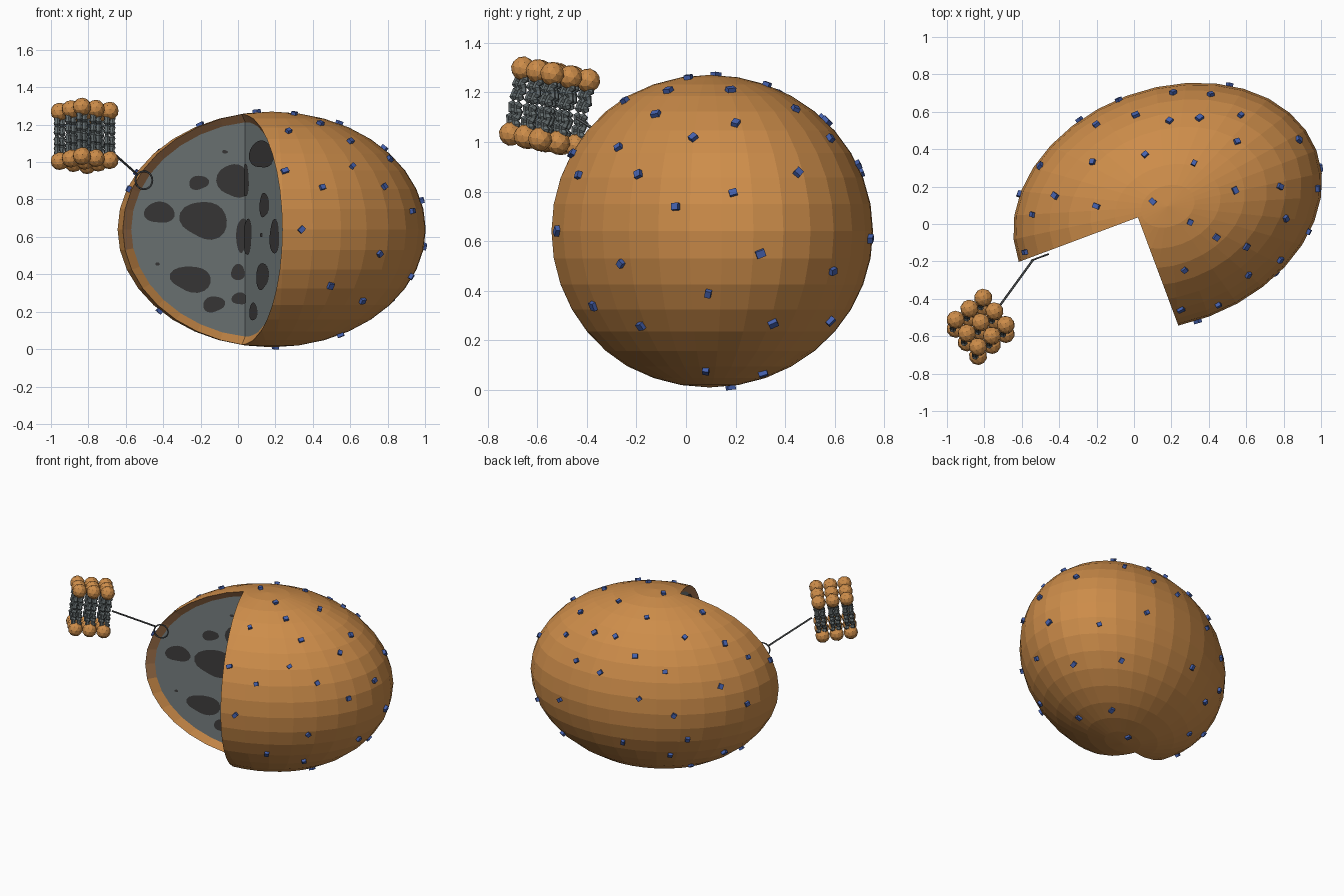
import bpy, bmesh, math, random
from mathutils import Matrix, Vector

if "Cube" in bpy.data.objects:
    bpy.data.objects.remove(bpy.data.objects["Cube"])

random.seed(4)
A, B = 0.85, 0.63            # ellipsoid half axes
APEX, DEPTH = -0.17, 0.03    # wedge corner on the long axis, recess of the cut faces
CENTRE = Vector((0.18, 0.095, 0.64))
BODY = Matrix.Translation(CENTRE) @ Matrix.Rotation(math.radians(20.5), 4, 'Z')


def mat(name, col):
    m = bpy.data.materials.new(name)
    m.diffuse_color = (*col, 1)
    m.use_nodes = True
    m.node_tree.nodes["Principled BSDF"].inputs["Base Color"].default_value = m.diffuse_color
    return m


ORANGE = mat("membrane orange", (0.61, 0.265, 0.068))
BROWN = mat("rim brown", (0.42, 0.2, 0.085))
GREY = mat("interior grey", (0.172, 0.2, 0.203))
DARK = mat("pore dark grey", (0.045, 0.044, 0.044))
BLUE = mat("protein blue", (0.06, 0.12, 0.42))
TAIL = mat("tail grey", (0.13, 0.155, 0.16))
LINE = mat("pointer grey", (0.11, 0.12, 0.125))


def finish(bm, name, mats, matrix=Matrix()):
    me = bpy.data.meshes.new(name)
    bm.to_mesh(me)
    bm.free()
    for m in mats:
        me.materials.append(m)
    ob = bpy.data.objects.new(name, me)
    ob.matrix_world = matrix
    bpy.context.collection.objects.link(ob)
    return ob


def tube(bm, pts, r, sides=6, closed=False):
    """Sweep a polygon along a list of points."""
    pts = [Vector(p) for p in pts]
    n, rings = len(pts), []
    for i, p in enumerate(pts):
        if closed:
            t = pts[(i + 1) % n] - pts[i - 1]
        else:
            t = pts[min(i + 1, n - 1)] - pts[max(i - 1, 0)]
        t.normalize()
        ref = Vector((0, 1, 0)) if abs(t.y) < 0.9 else Vector((1, 0, 0))
        a = t.cross(ref).normalized()
        b = t.cross(a)
        rr = r[i] if isinstance(r, list) else r
        rings.append([bm.verts.new(p + rr * (a * math.cos(k * math.tau / sides) + b * math.sin(k * math.tau / sides)))
                      for k in range(sides)])
    for i in range(n if closed else n - 1):
        q, w = rings[i], rings[(i + 1) % n]
        for k in range(sides):
            j = (k + 1) % sides
            bm.faces.new((q[k], q[j], w[j], w[k]))
    if not closed:
        bm.faces.new(rings[0])
        bm.faces.new(rings[-1])
    bmesh.ops.recalc_face_normals(bm, faces=bm.faces)


# Cell body: ellipsoid with a quarter wedge removed, bevelled rim, grey cut faces
bm = bmesh.new()
bmesh.ops.create_uvsphere(bm, u_segments=32, v_segments=18, radius=1, matrix=Matrix.Diagonal((A, B, B, 1)))
for co, no in (((0, 0, 0), (0, 1, 0)), ((APEX, 0, 0), (1, 0, 0))):
    bmesh.ops.bisect_plane(bm, geom=bm.verts[:] + bm.edges[:] + bm.faces[:], dist=1e-5, plane_co=co, plane_no=no)
gone = []
for f in bm.faces:
    c = f.calc_center_median()
    if c.x < APEX and c.y < 0:
        gone.append(f)
bmesh.ops.delete(bm, geom=gone, context='FACES')
res = bmesh.ops.extrude_edge_only(bm, edges=[e for e in bm.edges if e.is_boundary])
left, right = [], []
for v in [g for g in res["geom"] if isinstance(g, bmesh.types.BMVert)]:
    on_left, on_right = abs(v.co.y) < 1e-3, abs(v.co.x - APEX) < 1e-3
    v.co *= 0.93
    if on_left:
        v.co.y = DEPTH
        left.append(v)
    if on_right:
        v.co.x = APEX + DEPTH
        right.append(v)
for f in [g for g in res["geom"] if isinstance(g, bmesh.types.BMFace)]:
    f.material_index = 2 if f.calc_center_median().z > -0.15 else 0
for loop, axis in ((left, 0), (right, 1)):
    mid = sum((v.co[axis] for v in loop), 0) / len(loop)
    loop.sort(key=lambda v: math.atan2(v.co.z, v.co[axis] - mid))
    bm.faces.new(loop).material_index = 1
bmesh.ops.recalc_face_normals(bm, faces=bm.faces)
finish(bm, "cell_body", [ORANGE, GREY, BROWN], BODY)

# Dark pores on the cut faces: (front x, z, half width, half height) as seen from the front
LEFT = [(-.42, .73, .075, .062), (-.18, .69, .12, .105), (-.21, .89, .05, .04), (-.02, .90, .085, .095),
        (-.25, .375, .105, .072), (-.13, .24, .055, .045), (-.07, 1.055, .016, .009), (-.43, .455, .013, .008),
        (0, .41, .04, .04), (.01, .27, .04, .035), (.02, .61, .03, .09)]
RIGHT = [(.13, 1.04, .06, .08), (.145, .77, .024, .07), (.135, .39, .032, .075), (.087, .2, .02, .052),
         (.055, .6, .025, .09), (.2, .6, .028, .085), (.13, .61, .008, .01), (.045, .9, .02, .08)]
bm = bmesh.new()
for spots, is_left, k in ((LEFT, True, 0.937), (RIGHT, False, 0.35)):
    for x, z, rx, rz in spots:
        s, rs = abs(x - 0.04) / k, rx / k
        ph, vs = random.uniform(0, 6), []
        for i in range(20):
            t = i * math.tau / 20
            w = 1 + 0.10 * math.sin(2 * t + ph) + 0.06 * math.sin(3 * t + 2 * ph)
            d = max(0.001, s + rs * w * math.cos(t))
            zz = z - 0.64 + rz * w * math.sin(t)
            if is_left:
                vs.append(bm.verts.new((APEX + DEPTH - d, DEPTH - 0.004, zz)))
            else:
                vs.append(bm.verts.new((APEX + DEPTH - 0.004, DEPTH - d, zz)))
        f = bm.faces.new(vs)
        f.normal_update()
        if (f.normal.y if is_left else f.normal.x) > 0:
            f.normal_flip()
finish(bm, "interior_pores", [DARK], BODY)

# Blue surface proteins: positions seen from above, from the right and from the back, dropped onto the membrane
ABOVE = [(-.61, .16), (-.5, .31), (-.2, .53), (-.08, .66), (.01, .58), (.19, .55), (.35, .565), (.21, .70),
         (.41, .69), (.57, .58), (.55, .44), (.88, .45), (.98, .19), (.81, .03), (.78, .2), (.32, .325),
         (.54, .18), (.06, .37), (-.22, .33), (-.42, .15), (-.54, .05), (-.2, .095), (.1, .12), (.30, .01),
         (.44, -.07), (.27, -.245), (.6, -.12), (.78, -.19), (.61, -.27), (.93, -.04), (.45, -.43),
         (.25, -.455), (.34, -.52), (-.58, -.15)]
SIDE = [(.74, .61), (.3, .55), (-.26, .51), (.59, .48), (.09, .39), (-.37, .34), (.35, .27), (.58, .28),
        (-.18, .26), (.08, .08), (.31, .07), (.18, .012)]
BACK = [(.087, -.247), (.18, -.413), (-.247, -.427), (.067, -.52), (.213, -.6), (.433, -.513), (.56, -.5)]
th, el = math.radians(38), math.radians(22)
back_r = Vector((-math.cos(th), -math.sin(th), 0))
flat = Vector((math.sin(th), -math.cos(th), 0))
up = Vector((0, 0, 1))
back_u = flat * math.sin(el) + up * math.cos(el)
back_d = flat * math.cos(el) - up * math.sin(el)
rays = [(Vector((x, y, 0.64)), -up) for x, y in ABOVE]
rays += [(Vector((0.18, y, z)), Vector((-1, 0, 0))) for y, z in SIDE]
rays += [(CENTRE + back_r * a + back_u * b, back_d) for a, b in BACK]
inv = BODY.inverted()
squash = Vector((1 / A, 1 / B, 1 / B))
bm = bmesh.new()
for o, d in rays:
    o = (inv @ o) * squash
    d = (inv.to_3x3() @ d) * squash
    qa, qb, qc = d.dot(d), o.dot(d), o.dot(o) - 1
    t = (-qb - math.sqrt(max(0, qb * qb - qa * qc))) / qa
    n = (o + d * t).normalized()
    p = Vector((n.x * A, n.y * B, n.z * B))
    rot = (n * squash).to_track_quat('Z', 'Y').to_matrix().to_4x4() @ Matrix.Rotation(random.uniform(0, 1.5), 4, 'Z')
    size = Matrix.Diagonal((random.uniform(.028, .038), random.uniform(.024, .03), 0.03, 1))
    bmesh.ops.create_cube(bm, size=1, matrix=Matrix.Translation(p) @ rot @ size)
finish(bm, "surface_proteins", [BLUE], BODY)

# Enlarged bilayer patch: 3 x 3 lipids in two mirrored layers, tilted
PATCH = (Matrix.Translation((-0.82, -0.55, 1.14)) @ Matrix.Rotation(math.radians(-10.5), 4, 'X')
         @ Matrix.Rotation(math.radians(39), 4, 'Z'))
heads, tails = bmesh.new(), bmesh.new()
for side in (1, -1):
    for i in (-1, 0, 1):
        for j in (-1, 0, 1):
            c = Vector((i * 0.095, j * 0.095, side * 0.134))
            bmesh.ops.create_icosphere(heads, subdivisions=2, radius=0.049, matrix=Matrix.Translation(c))
            for off in (-0.018, 0.018):
                pts, rad = [], []
                for n in range(9):
                    wob = 0.003 * (-1) ** (n // 2)
                    pts.append((c.x + off + wob, c.y + wob, side * (0.105 - 0.0125 * n)))
                    rad.append(0.019 if n % 2 else 0.013)
                tube(tails, pts, rad)
finish(heads, "lipid_heads", [ORANGE], PATCH)
finish(tails, "lipid_tails", [TAIL], PATCH)

# Pointer: ring at the cut rim and a straight line to the patch
bm = bmesh.new()
c, u = Vector((-0.503, -0.178, 0.903)), Vector((0.937, 0.35, 0))
ring = [c + 0.048 * (u * math.cos(t * math.tau / 28) + up * math.sin(t * math.tau / 28)) for t in range(28)]
tube(bm, ring, 0.005, 6, True)
finish(bm, "pointer_ring", [LINE])
bm = bmesh.new()
tube(bm, [(-0.54, -0.192, 0.935), (-0.72, -0.44, 1.095)], 0.006)
finish(bm, "pointer_line", [LINE])
